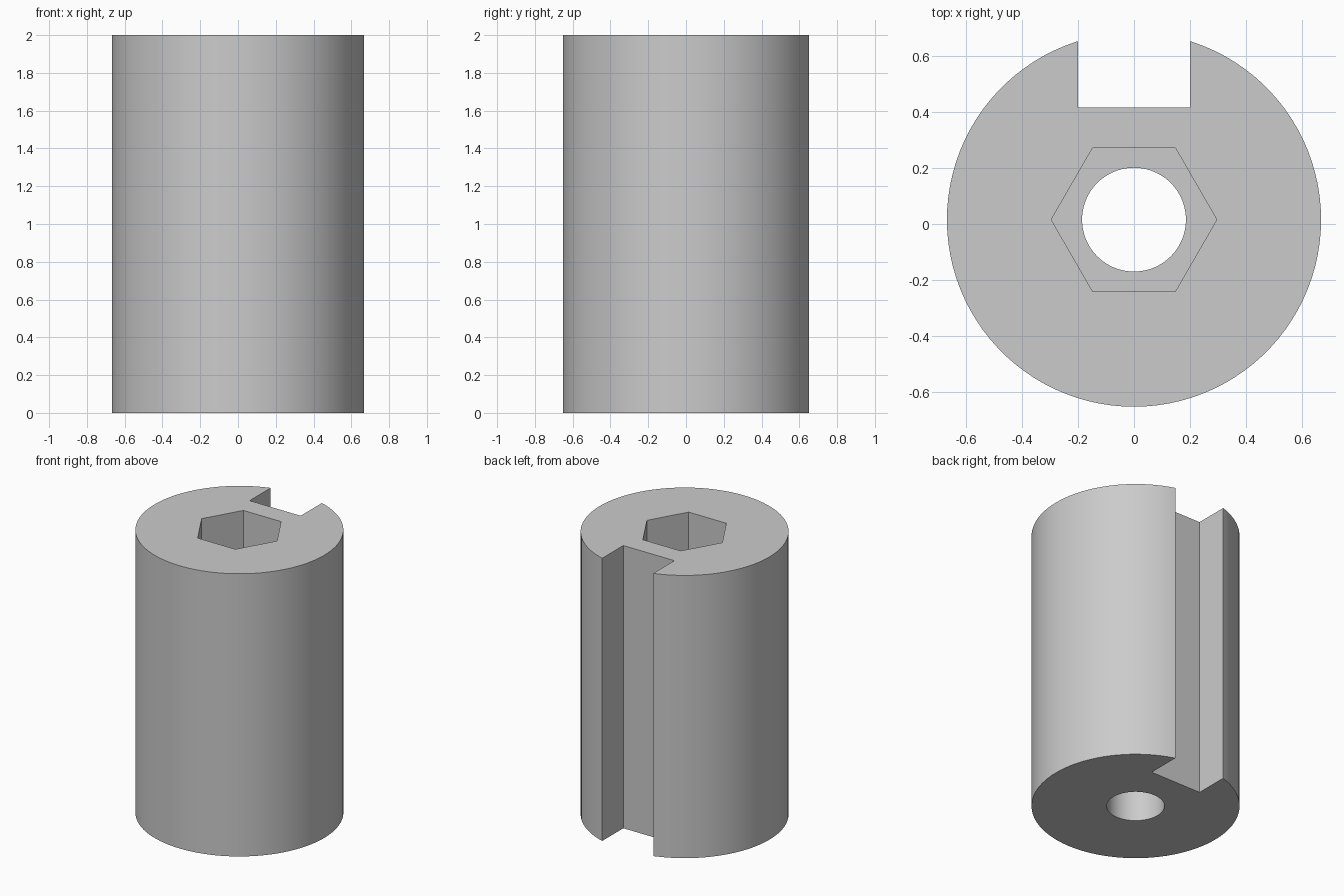
import bpy
from math import radians

HEIGHT = 2.0
AXIS_Y = 0.0155        # the slot shifts the bounds, so the axis sits slightly back
RADIUS = 0.6667
HEX_DEPTH = 0.4

cube = bpy.data.objects.get("Cube")
if cube:
    bpy.data.objects.remove(cube, do_unlink=True)

grey = bpy.data.materials.new("plain grey")
grey.use_nodes = True
colour = (0.6, 0.6, 0.6, 1)
grey.diffuse_color = colour
grey.node_tree.nodes["Principled BSDF"].inputs["Base Color"].default_value = colour


def prism(name, sides, radius, bottom, top):
    """Upright prism on the body axis, with a corner pointing along +x."""
    bpy.ops.mesh.primitive_cylinder_add(
        vertices=sides, radius=radius, depth=top - bottom,
        location=(0, AXIS_Y, (bottom + top) / 2), rotation=(0, 0, radians(90)))
    obj = bpy.context.object
    obj.name = name
    obj.data.materials.append(grey)
    return obj


# Main cylinder
body = prism("slotted_cylinder", 100, RADIUS, 0, HEIGHT)

# Cutters: through bore, hexagonal recess in the top, keyway along the back
bore = prism("bore_cutter", 100, 0.185, -0.1, HEIGHT + 0.1)
recess = prism("hex_recess_cutter", 6, 0.295, HEIGHT - HEX_DEPTH, HEIGHT + 0.1)
bpy.ops.mesh.primitive_cube_add(size=1, location=(0, AXIS_Y + 0.4 + 0.25, HEIGHT / 2))
keyway = bpy.context.object
keyway.name = "keyway_cutter"
keyway.scale = (0.4, 0.5, HEIGHT + 0.2)
keyway.data.materials.append(grey)

bpy.context.view_layer.objects.active = body
for cutter in (bore, recess, keyway):
    cut = body.modifiers.new(cutter.name, "BOOLEAN")
    cut.operation = "DIFFERENCE"
    cut.solver = "EXACT"
    cut.object = cutter
    bpy.ops.object.modifier_apply(modifier=cut.name)
    bpy.data.objects.remove(cutter, do_unlink=True)

# Smooth round walls, crisp edges
bpy.ops.object.select_all(action="DESELECT")
body.select_set(True)
bpy.ops.object.shade_smooth_by_angle(angle=radians(30))
